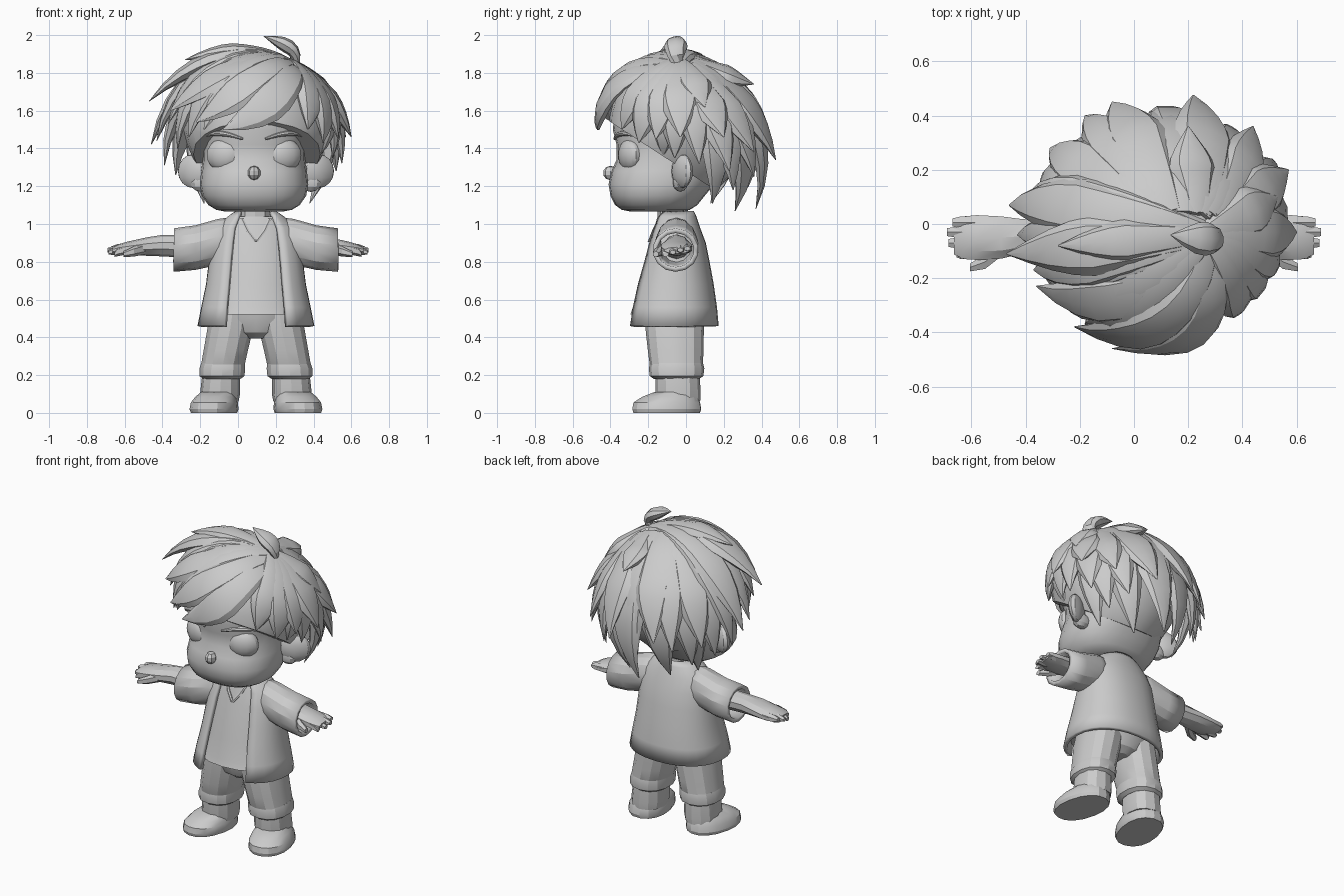
import bpy, bmesh, math
from mathutils import Vector, Matrix

if "Cube" in bpy.data.objects:
    bpy.data.objects.remove(bpy.data.objects["Cube"])

grey = bpy.data.materials.new("plain_grey")
grey.diffuse_color = (0.6, 0.6, 0.6, 1)
grey.use_nodes = True
grey.node_tree.nodes["Principled BSDF"].inputs["Base Color"].default_value = grey.diffuse_color
MID = 0.095  # body centre line


def finish(name, bm, angle=25):
    bmesh.ops.recalc_face_normals(bm, faces=bm.faces)
    me = bpy.data.meshes.new(name)
    bm.to_mesh(me)
    bm.free()
    me.materials.append(grey)
    ob = bpy.data.objects.new(name, me)
    bpy.context.collection.objects.link(ob)
    bpy.ops.object.select_all(action='DESELECT')
    ob.select_set(True)
    bpy.context.view_layer.objects.active = ob
    bpy.ops.object.shade_smooth_by_angle(angle=math.radians(angle))
    return ob


def skin(bm, rings, caps=True, closed=True):
    """Bridge rings of points into a surface."""
    vs = [[bm.verts.new(p) for p in r] for r in rings]
    n = len(vs[0])
    for a, b in zip(vs, vs[1:]):
        for i in range(n if closed else n - 1):
            j = (i + 1) % n
            bm.faces.new((a[i], a[j], b[j], b[i]))
    if caps:
        bm.faces.new(vs[0])
        bm.faces.new(vs[-1])


def oval(c, u, v, n=12, start=0.0, end=2 * math.pi, power=1.0, closed=True):
    pts = []
    for i in range(n):
        a = start + (end - start) * i / (n if closed else n - 1)
        s, k = math.sin(a), -math.cos(a)
        s, k = (math.copysign(abs(q) ** power, q) for q in (s, k))
        pts.append(Vector(c) + Vector(u) * s + Vector(v) * k)
    return pts


def stack(name, rows, n=14, power=0.9, turn=0.0, angle=25):
    """Horizontal ovals: x, y, z, radius x, radius y."""
    bm = bmesh.new()
    R = Matrix.Rotation(turn, 3, 'Z')
    skin(bm, [oval((x, y, z), R @ Vector((a, 0, 0)), R @ Vector((0, b, 0)), n, power=power)
              for x, y, z, a, b in rows])
    return finish(name, bm, angle)


def limb(bm, rows, n=10, caps=True):
    """Ovals facing along x: x, y, z, radius y, radius z."""
    skin(bm, [oval((x, y, z), (0, a, 0), (0, 0, b), n) for x, y, z, a, b in rows], caps)


def ball(name, c, r, seg=16, turn=0.0):
    bm = bmesh.new()
    bmesh.ops.create_uvsphere(bm, u_segments=seg, v_segments=seg * 2 // 3, radius=1)
    for v in bm.verts:
        v.co = Vector([q * s for q, s in zip(v.co, r)])
        v.co = Matrix.Rotation(turn, 3, 'Z') @ v.co + Vector(c)
    return finish(name, bm)


# Head and face: height, half width, front, back
profile = [(1.065, .15, -.29, -.03), (1.075, .2, -.34, .02), (1.1, .242, -.375, .06), (1.15, .276, -.4, .1),
           (1.21, .287, -.41, .15), (1.28, .28, -.395, .19), (1.34, .272, -.368, .22), (1.42, .272, -.368, .23),
           (1.5, .28, -.388, .23), (1.6, .28, -.375, .22), (1.7, .22, -.3, .15)]
stack("head", [(.085, (f + b) / 2, z, w, (b - f) / 2) for z, w, f, b in profile], 24, 0.84, angle=40)
ball("nose", (0.085, -0.4, 1.27), (0.035, 0.04, 0.038), 8)
stack("neck", [(0.09, -0.07, 0.95, 0.09, 0.08), (0.09, -0.07, 1.14, 0.08, 0.08)], 10)
for side, tag in ((-1, "right"), (1, "left")):
    ball(tag + "_eye", (0.085 + side * 0.16, -0.296, 1.365), (0.095, 0.058, 0.088), 16, turn=side * 0.35)
    ball(tag + "_ear", (MID + side * 0.33, -0.02, 1.28), (0.095, 0.04, 0.09), 12, turn=side * 0.5)
    ball(tag + "_ear_lobe", (MID + side * 0.29, -0.03, 1.22), (0.06, 0.04, 0.05), 10)

# Hair: dome cut along the hairline, covered with pointed locks
DOME, RAD = Vector((0.1, -0.05, 1.5)), Vector((0.39, 0.36, 0.395))
bm = bmesh.new()
bmesh.ops.create_uvsphere(bm, u_segments=24, v_segments=16, radius=1)
for v in bm.verts:
    v.co = v.co * RAD
    v.co.x *= 1 - 0.4 * max(0, -v.co.z)
    v.co += DOME
cut = bmesh.ops.bisect_plane(bm, geom=bm.verts[:] + bm.edges[:] + bm.faces[:],
                             plane_co=(0, 0, 1.28), plane_no=(0, -0.65, -1), clear_outer=True)
bmesh.ops.holes_fill(bm, edges=[e for e in bm.edges if e.is_boundary])
finish("hair_dome", bm)


def lock(bm, path, width, thick):
    rings, last = [], len(path) - 1
    for i, p in enumerate(path):
        t = i / last
        out = (p - DOME).normalized()
        along = (path[min(i + 1, last)] - path[max(i - 1, 0)]).normalized()
        side = along.cross(out).normalized()
        out = side.cross(along)
        k = max(0.03, (0.45 + 0.9 * t) if t < 0.6 else (1 - ((t - 0.6) / 0.4) ** 1.7))
        rings.append(oval(p, side * width * min(k, 1) / 2, out * thick * min(k, 1), 8))
    skin(bm, rings)


def dome_path(a, b, n=11):
    """Path over the dome from point a, flicking out to the free tip b."""
    a, b = Vector(a) - DOME, Vector(b) - DOME
    pts = []
    for i in range(n):
        t = i / (n - 1)
        d = a.normalized().slerp(b.normalized(), t)
        r = 1 / math.sqrt(sum((q / s) ** 2 for q, s in zip(d, RAD)))
        pts.append(DOME + d * (r + (b.length - r) * t ** 2.8))
    return pts


def curve_path(pts, n=8):
    a, b, c, d = map(Vector, pts)
    return [a * (1 - t) ** 3 + b * 3 * t * (1 - t) ** 2 + c * 3 * t * t * (1 - t) + d * t ** 3
            for t in (i / (n - 1) for i in range(n))]


back_tips = [(.22, .475, 1.34, .24), (-.08, .45, 1.38, .24), (-.18, .4, 1.33, .2), (-.31, .28, 1.35, .22),
             (.34, .36, 1.25, .22), (.44, .36, 1.38, .2), (.52, .23, 1.28, .2), (.57, .2, 1.46, .22),
             (.08, .37, 1.08, .24), (.22, .26, 1.07, .22), (-.07, .26, 1.1, .22), (.38, .14, 1.11, .18),
             (-.18, .13, 1.11, .18), (.2, .36, 1.74, .18), (-.33, .17, 1.26, .2), (.4, .25, 1.18, .2),
             (.07, .4, 1.25, .22), (-.22, .25, 1.2, .2)]
side_tips = [(.6, -.03, 1.46, .22), (.55, .07, 1.32, .18), (.5, -.06, 1.35, .18), (.53, -.16, 1.45, .2),
             (.45, -.25, 1.43, .2), (.37, -.34, 1.5, .18), (-.46, .07, 1.42, .22), (-.47, -.11, 1.65, .22),
             (-.43, -.04, 1.44, .18), (-.39, .08, 1.31, .18), (-.32, -.18, 1.4, .18), (-.37, -.17, 1.53, .2),
             (-.26, -.29, 1.46, .2), (-.18, -.37, 1.5, .2), (-.28, -.08, 1.87, .16), (.53, .1, 1.62, .2),
             (.43, -.12, 1.36, .16)]
for name, tips, fan, y0 in (("back_hair_locks", back_tips, 0.4, .04), ("side_hair_locks", side_tips, 0, -.04)):
    bm = bmesh.new()
    for x, y, z, w in tips:
        lock(bm, dome_path((0.27 + fan * (x - 0.27), y0, 1.87), (x, y, z)), w, 0.05)
    finish(name, bm, 30)
bm = bmesh.new()
lock(bm, curve_path([(.29, -.1, 1.83), (.31, -.4, 1.82), (.2, -.47, 1.6), (-.08, -.46, 1.5)], 10), 0.22, 0.04)
lock(bm, curve_path([(.27, -.1, 1.85), (.2, -.39, 1.87), (0, -.44, 1.68), (-.22, -.38, 1.54)], 10), 0.22, 0.045)
lock(bm, curve_path([(.27, -.06, 1.85), (.1, -.28, 1.9), (-.15, -.33, 1.77), (-.36, -.23, 1.6)], 10), 0.22, 0.045)
finish("swept_fringe", bm, 30)
bm = bmesh.new()
lock(bm, curve_path([(.28, -.04, 1.82), (.35, -.06, 1.92), (.26, -.06, 1.95), (.135, -.04, 1.995)]), 0.13, 0.04)
finish("crown_tuft", bm, 30)
# Eyebrows
bm = bmesh.new()
for s in (-1, 1):
    X = lambda d: 0.085 + s * d
    lock(bm, curve_path([(X(.06), -.375, 1.45), (X(.12), -.37, 1.47), (X(.19), -.34, 1.5), (X(.26), -.27, 1.46)]),
         0.03, 0.02)
finish("eyebrows", bm)

# Open coat and shirt share one body profile: z, y, radius x, radius y, opening
body = [(.46, -.077, .31, .25, .155), (.56, -.074, .29, .238, .15), (.68, -.068, .265, .215, .14),
        (.8, -.06, .25, .185, .13), (.9, -.055, .235, .16, .12), (.98, -.055, .21, .13, .11),
        (1.04, -.055, .15, .11, .09), (1.07, -.055, .105, .095, .08)]
bm = bmesh.new()
rings = []
for z, y, a, b, gap in body:
    s = math.asin(gap / a)
    rings.append(oval((MID, y, z), (a, 0, 0), (0, b, 0), 25, s, 2 * math.pi - s, 0.9, False))
skin(bm, rings, caps=False, closed=False)
coat = finish("open_coat", bm)
mod = coat.modifiers.new("cloth", 'SOLIDIFY')
mod.thickness = 0.025
mod.offset = -1
stack("shirt", [(MID, y, max(z, .52), a * .86, b * .87) for z, y, a, b, g in body[:-1]], 18)
# V neckline, two thin strips
bm = bmesh.new()
for s in (-1, 1):
    skin(bm, [oval((MID + s * x, y, z), (.012, 0, 0), (0, .008, 0), 6)
              for x, y, z in ((0, -.195, .905), (.045, -.172, .965), (.075, -.14, 1.03))])
finish("neckline", bm)

# Sleeves, arms and hands
for s, tag, reach in ((-1, "right", 0.785), (1, "left", 0.595)):
    X = lambda u: MID + s * u
    bm = bmesh.new()
    limb(bm, [(X(.1), -.05, .92, .09, .12), (X(.2), -.05, .905, .11, .122), (X(.32), -.05, .875, .118, .118),
              (X(.435), -.055, .862, .122, .115)], 14, False)
    sleeve = finish(tag + "_sleeve", bm)
    mod = sleeve.modifiers.new("cloth", 'SOLIDIFY')
    mod.thickness = 0.025
    mod.offset = -1
    bm = bmesh.new()
    w = reach - 0.28  # wrist
    limb(bm, [(X(.25), -.05, .88, .07, .065), (X(max(w, .31)), -.045, .885, .066, .056),
              (X(reach - .2), -.05, .88, .082, .048), (X(reach - .11), -.05, .87, .087, .038),
              (X(reach - .06), -.05, .866, .082, .028), (X(reach - .025), -.048, .86, .068, .017)])
    for y, tip, drop in ((-.108, .035, .012), (-.07, .005, .006), (-.03, 0, 0), (.006, .02, -.004)):
        limb(bm, [(X(reach - .13), y, .872, .027, .028), (X(reach - .05), y, .865 - drop, .025, .024),
                  (X(reach - tip), y, .862 - drop * 2, .017, .012)], 6)
    limb(bm, [(X(reach - .2), -.09, .87, .034, .03), (X(reach - .14), -.14, .855, .03, .027),
              (X(reach - .085), -.16, .84, .017, .016)], 6)
    finish(tag + "_arm_and_hand", bm)

# Trousers, cuffs, lower legs and shoes
stack("hips", [(MID, -.06, .395, .05, .09), (MID, -.06, .425, .14, .13), (MID, -.06, .5, .23, .16),
               (MID, -.06, .6, .22, .165)], 16)
for s, tag in ((-1, "right"), (1, "left")):
    X = lambda d: MID + s * d
    stack(tag + "_trouser_leg", [(X(.12), -.06, .56, .11, .155), (X(.135), -.06, .45, .124, .155),
                                 (X(.16), -.055, .33, .12, .147), (X(.178), -.05, .24, .118, .14),
                                 (X(.18), -.05, .2, .1, .12)])
    stack(tag + "_cuff", [(X(.18), -.05, .18, .1, .12), (X(.18), -.05, .195, .122, .142),
                          (X(.178), -.05, .235, .124, .147), (X(.174), -.05, .265, .118, .14)])
    stack(tag + "_lower_leg", [(X(.192), -.04, .06, .1, .115), (X(.19), -.042, .1, .106, .12),
                               (X(.184), -.045, .21, .1, .117)], 12)
    stack(tag + "_shoe", [(X(.222), -.102, 0, .118, .18), (X(.222), -.102, .02, .125, .186),
                          (X(.22), -.102, .055, .12, .18), (X(.212), -.085, .085, .106, .15),
                          (X(.2), -.06, .11, .09, .11)], 16, turn=s * 0.2)
